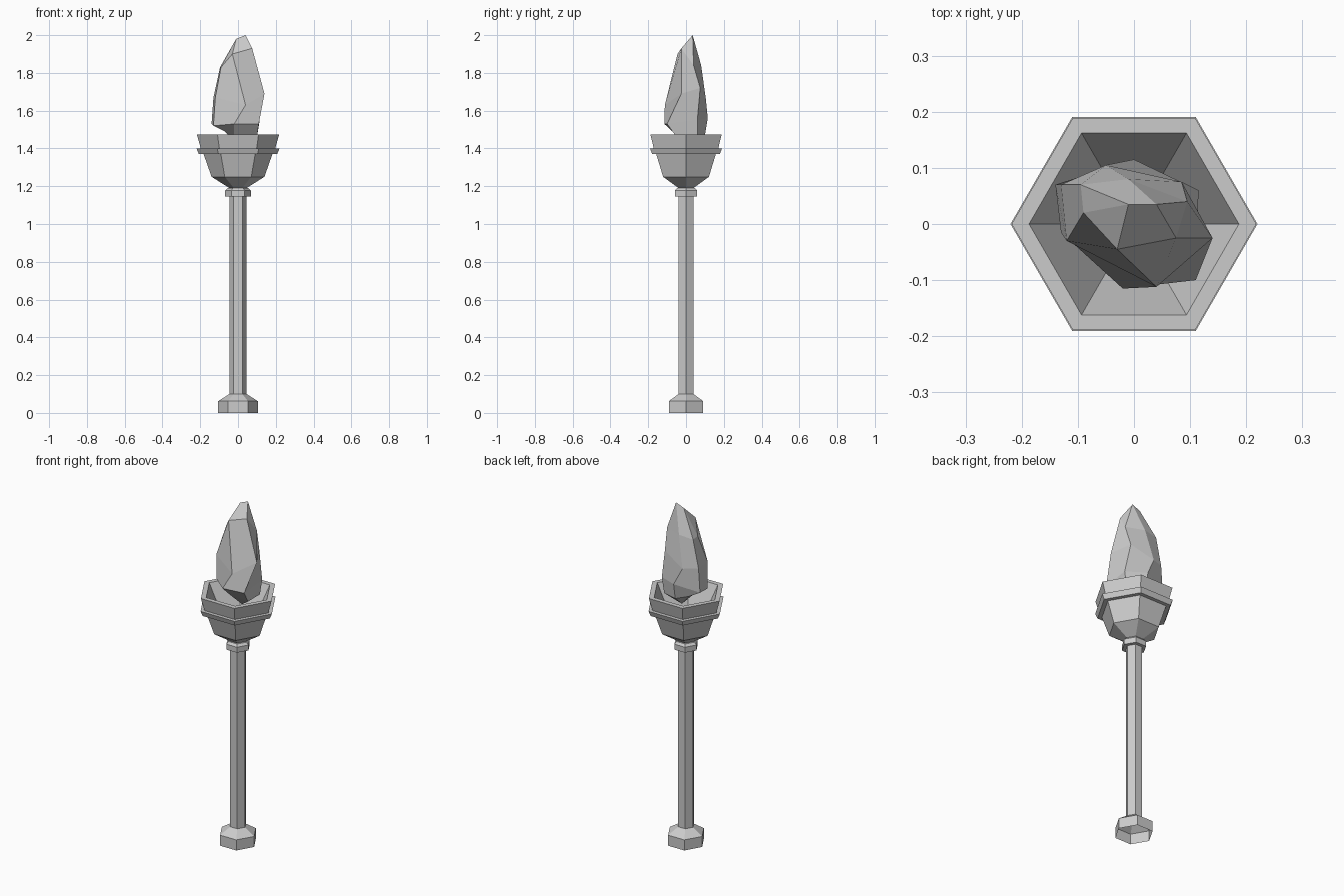
import bpy, bmesh, math


def loft(name, rings):
    """Skin a stack of equal-length rings; coincident points collapse to tips."""
    bm = bmesh.new()
    rows = [[bm.verts.new(p) for p in ring] for ring in rings]
    n = len(rows[0])
    for a, b in zip(rows, rows[1:]):
        for i in range(n):
            j = (i + 1) % n
            bm.faces.new((a[i], a[j], b[j], b[i]))
    bmesh.ops.remove_doubles(bm, verts=bm.verts, dist=0.0005)
    bmesh.ops.recalc_face_normals(bm, faces=bm.faces)
    me = bpy.data.meshes.new(name)
    bm.to_mesh(me)
    bm.free()
    ob = bpy.data.objects.new(name, me)
    bpy.context.collection.objects.link(ob)
    return ob


def hex_lathe(name, profile):
    """Six-sided turning of a (radius, z) profile, corners on the x axis."""
    return loft(name, [[(r * math.cos(i * math.pi / 3), r * math.sin(i * math.pi / 3), z)
                        for i in range(6)] for r, z in profile])


# foot, open underneath
hex_lathe("foot", [(0.105, 0), (0.105, 0.062), (0.046, 0.10)])

# pole
hex_lathe("pole", [(0.046, 0.09), (0.046, 1.16)])

# collar under the bowl
hex_lathe("collar", [(0.046, 1.145), (0.068, 1.145), (0.068, 1.177), (0.055, 1.19), (0.04, 1.19)])

# bowl with raised band and hollow inside
hex_lathe("bowl", [(0.045, 1.19), (0.14, 1.25), (0.182, 1.37), (0.207, 1.37),
                   (0.22, 1.40), (0.197, 1.40), (0.218, 1.475), (0.187, 1.475),
                   (0.10, 1.30), (0, 1.30)])

# faceted, twisted flame
tip, side_tip = (0.04, 0.035, 2.0), (-0.01, 0.035, 1.98)
hex_rings = [
    [(0.02, 0.01, 1.40)] * 6,
    [(-.02, -.05, 1.47), (.10, -.05, 1.46), (.10, .06, 1.46),
     (0, .10, 1.47), (-.07, .07, 1.49), (-.07, 0, 1.49)],
    [(-.02, -.115, 1.53), (.11, -.10, 1.53), (.115, .06, 1.55),
     (0, .115, 1.56), (-.14, .07, 1.53), (-.13, -.015, 1.52)],
    [(.04, -.112, 1.63), (.14, -.025, 1.69), (.085, .075, 1.72),
     (-.05, .105, 1.66), (-.13, .07, 1.67), (-.12, -.03, 1.67)],
    [(-.03, -.045, 1.90), (.075, -.025, 1.93), (.095, .04, 1.84),
     (-.01, .08, 1.84), (-.095, .07, 1.83), (-.09, .02, 1.83)],
    [side_tip, tip, tip, tip, side_tip, side_tip],
]
loft("flame", hex_rings)
